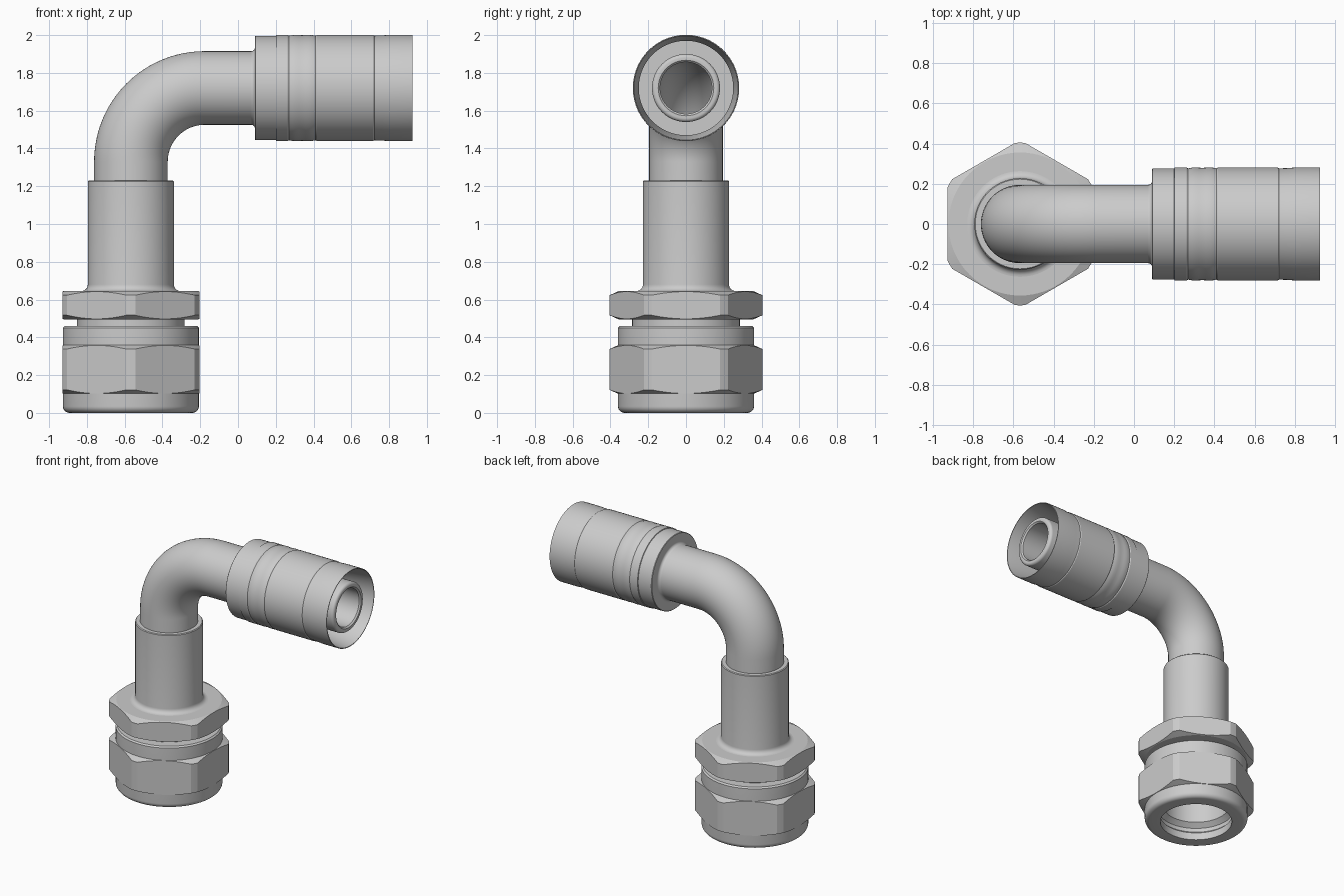
import bpy, bmesh, math
from mathutils import Vector

if "Cube" in bpy.data.objects:
    bpy.data.objects.remove(bpy.data.objects["Cube"])

SEG = 72
AX, PZ = -0.567, 1.72          # vertical axis x, horizontal pipe height
BEND = 0.39                    # bend radius of the elbow centreline


def smooth(ob):
    bpy.ops.object.select_all(action='DESELECT')
    bpy.context.view_layer.objects.active = ob
    ob.select_set(True)
    bpy.ops.object.shade_smooth_by_angle(angle=math.radians(21))


def sweep(name, rings):
    """Closed skin through rings of (x, z, tilt, radius); tilt 0 = along z, 90deg = along x."""
    bm = bmesh.new()
    loops = []
    for x, z, a, r in rings:
        u = Vector((math.cos(a), 0, -math.sin(a)))
        loops.append([bm.verts.new(Vector((x, 0, z)) + r * (math.cos(t) * u + math.sin(t) * Vector((0, 1, 0))))
                      for t in (2 * math.pi * i / SEG for i in range(SEG))])
    for A, B in zip(loops, loops[1:] + loops[:1]):
        for i in range(SEG):
            j = (i + 1) % SEG
            bm.faces.new((A[i], A[j], B[j], B[i]))
    bmesh.ops.recalc_face_normals(bm, faces=bm.faces)
    me = bpy.data.meshes.new(name)
    bm.to_mesh(me)
    bm.free()
    ob = bpy.data.objects.new(name, me)
    bpy.context.collection.objects.link(ob)
    smooth(ob)
    return ob


def upright(name, prof):
    return sweep(name, [(AX, z, 0, r) for r, z in prof])


def sideways(name, prof):
    return sweep(name, [(x, PZ, math.pi / 2, r) for r, x in prof])


def arc(cr, cz, rad, a0, a1, n=6):
    """Fillet points (r, h) around a centre, angles in degrees."""
    return [(cr + rad * math.cos(math.radians(a0 + (a1 - a0) * i / n)),
             cz + rad * math.sin(math.radians(a0 + (a1 - a0) * i / n))) for i in range(n + 1)]


def hex_nut(name, z0, z1, inner):
    """Hexagon with corners turned down and chamfered by a lathed ring."""
    c = 0.022
    ring = upright("nut_cutter", [(inner, z0), (0.356, z0), (0.405, z0 + c),
                                  (0.405, z1 - c), (0.356, z1), (inner, z1)])
    bpy.ops.mesh.primitive_cylinder_add(vertices=6, radius=0.362 / math.cos(math.pi / 6),
                                        depth=z1 - z0 + 0.1, location=(AX, 0, (z0 + z1) / 2))
    nut = bpy.context.object
    nut.name = name
    mod = nut.modifiers.new("turned", 'BOOLEAN')
    mod.operation, mod.solver, mod.object = 'INTERSECT', 'EXACT', ring
    bpy.ops.object.modifier_apply(modifier=mod.name)
    bpy.data.objects.remove(ring)
    smooth(nut)


# Union nut collar, open at the bottom
upright("nut_collar", [(0.25, 0), *arc(0.325, 0.035, 0.035, -90, 0),
                       (0.36, 0.45), (0.35, 0.46), (0.23, 0.46), (0.23, 0.13),
                       (0.265, 0.10), (0.265, 0.07), (0.25, 0.055)])
hex_nut("union_nut", 0.10, 0.36, 0.30)

# Fitting body with socket and hex flange
upright("fitting_body", [(0.24, 0.40), (0.285, 0.40), (0.285, 0.51), (0.26, 0.52),
                         *arc(0.263, 0.68, 0.035, 270, 180), (0.228, 1.225), (0.223, 1.23),
                         (0.16, 1.23), (0.16, 0.55), (0.22, 0.50)])
hex_nut("flange_hex", 0.495, 0.645, 0.255)

# Elbow pipe ending in the nozzle, with a continuous bore
bend = [(AX + BEND * (1 - math.cos(a)), PZ - BEND + BEND * math.sin(a), a)
        for a in (math.pi / 2 * i / 24 for i in range(25))]
q = math.pi / 2
nozzle = [(0.195, 0.18), (0.18, 0.18)] + [(r, x) for r, x in arc(0.16, 0.89, 0.02, 0, 90)] \
    + [(0.147, 0.91), (0.137, 0.90)]
sweep("elbow_pipe", [(AX, 1.10, 0, 0.195)] + [(x, z, a, 0.195) for x, z, a in bend]
      + [(x, PZ, q, r) for r, x in nozzle]
      + [(x, z, a, 0.137) for x, z, a in reversed(bend)] + [(AX, 1.10, 0, 0.137)])

# Crimp sleeve around the nozzle, thin at the open end
waist = [(0.2815 - 0.005 * math.cos(math.pi * (2 * i / 8 - 1)) ** 2 * (1 if i in (0, 8) else 0.4), 0.27 + 0.14 * i / 8)
         for i in range(9)]
sideways("crimp_sleeve", [(0.17, 0.07), (0.195, 0.07), *arc(0.215, 0.07, 0.02, 180, 90)[1:],
                          (0.273, 0.09), (0.276, 0.093), (0.276, 0.20), (0.281, 0.202), (0.281, 0.262),
                          *waist, (0.281, 0.418), (0.281, 0.716), (0.277, 0.722),
                          (0.278, 0.76), (0.281, 0.80), (0.281, 0.925), (0.276, 0.925),
                          (0.25, 0.72), (0.25, 0.20), (0.17, 0.20)])
